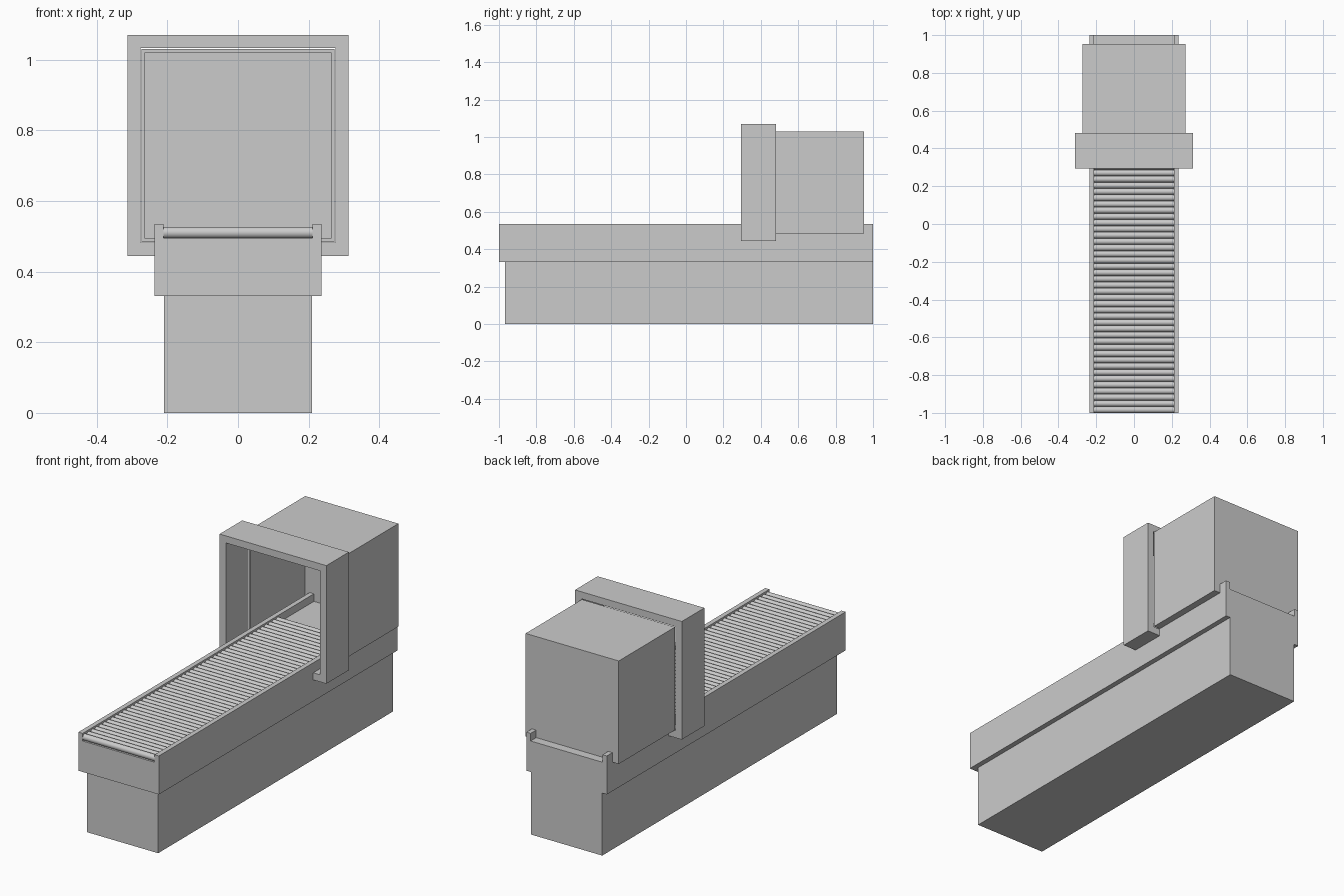
import bpy, bmesh, math
from mathutils import Matrix, Vector

if "Cube" in bpy.data.objects:
    bpy.data.objects.remove(bpy.data.objects["Cube"])


def finish(name, bm):
    bmesh.ops.recalc_face_normals(bm, faces=bm.faces)
    mesh = bpy.data.meshes.new(name)
    bm.to_mesh(mesh)
    bm.free()
    obj = bpy.data.objects.new(name, mesh)
    bpy.context.collection.objects.link(obj)
    return obj


def box_mesh(lo, hi):
    lo, hi = Vector(lo), Vector(hi)
    bm = bmesh.new()
    bmesh.ops.create_cube(bm, size=1, matrix=Matrix.Translation((lo + hi) / 2)
                          @ Matrix.Diagonal((*(hi - lo), 1)))
    bm.normal_update()
    return bm


def extrude_profile(name, points, y0, y1):
    bm = bmesh.new()
    face = bm.faces.new([bm.verts.new((x, y0, z)) for x, z in points])
    ext = bmesh.ops.extrude_face_region(bm, geom=[face])["geom"]
    bmesh.ops.translate(bm, vec=(0, y1 - y0, 0),
                        verts=[v for v in ext if isinstance(v, bmesh.types.BMVert)])
    return finish(name, bm)


# Pedestal
finish("base", box_mesh((-0.209, -0.967, 0), (0.209, 1, 0.331)))

# Conveyor bed with raised side rails
W, IN, BOT, FLOOR, TOP = 0.236, 0.211, 0.331, 0.495, 0.535
extrude_profile("conveyor_bed", [(-W, BOT), (W, BOT), (W, TOP), (IN, TOP),
                                 (IN, FLOOR), (-IN, FLOOR), (-IN, TOP), (-W, TOP)], -1, 1)

# Rollers, joined in one mesh
R, PITCH, COUNT = 0.0165, 0.033, 50
bm = bmesh.new()
for i in range(COUNT):
    bmesh.ops.create_cone(bm, cap_ends=True, segments=20, radius1=R, radius2=R, depth=2 * IN,
                          matrix=Matrix.Translation((0, -1 + R + i * PITCH, 0.5105))
                          @ Matrix.Rotation(math.pi / 2, 4, 'Y'))
rollers = finish("rollers", bm)
bpy.context.view_layer.objects.active = rollers
rollers.select_set(True)
bpy.ops.object.shade_smooth_by_angle(angle=math.radians(40))

# Square tunnel: all sections share one centre height and opening
CZ, OPEN = 0.7575, 0.26

# Entrance frame: inset both ends, then bridge them into an open ring
H = 0.313
bm = box_mesh((-H, 0.293, CZ - H), (H, 0.482, CZ + H))
ends = [f for f in bm.faces if abs(f.normal.y) > 0.9]
bmesh.ops.inset_individual(bm, faces=ends, thickness=H - OPEN)
rim = [e for f in ends for e in f.edges]
bmesh.ops.delete(bm, geom=ends, context='FACES_ONLY')
bmesh.ops.bridge_loops(bm, edges=rim)
finish("entrance_frame", bm)

# Hood: closed at the back, hollowed from the front
H = 0.273
bm = box_mesh((-H, 0.482, CZ - H), (H, 0.953, CZ + H))
front = [f for f in bm.faces if f.normal.y < -0.9]
bmesh.ops.inset_individual(bm, faces=front, thickness=H - OPEN)
ext = bmesh.ops.extrude_face_region(bm, geom=front)["geom"]
bmesh.ops.translate(bm, vec=(0, 0.455, 0),
                    verts=[v for v in ext if isinstance(v, bmesh.types.BMVert)])
bmesh.ops.delete(bm, geom=[f for f in front if f.is_valid], context='FACES_ONLY')
finish("hood", bm)
